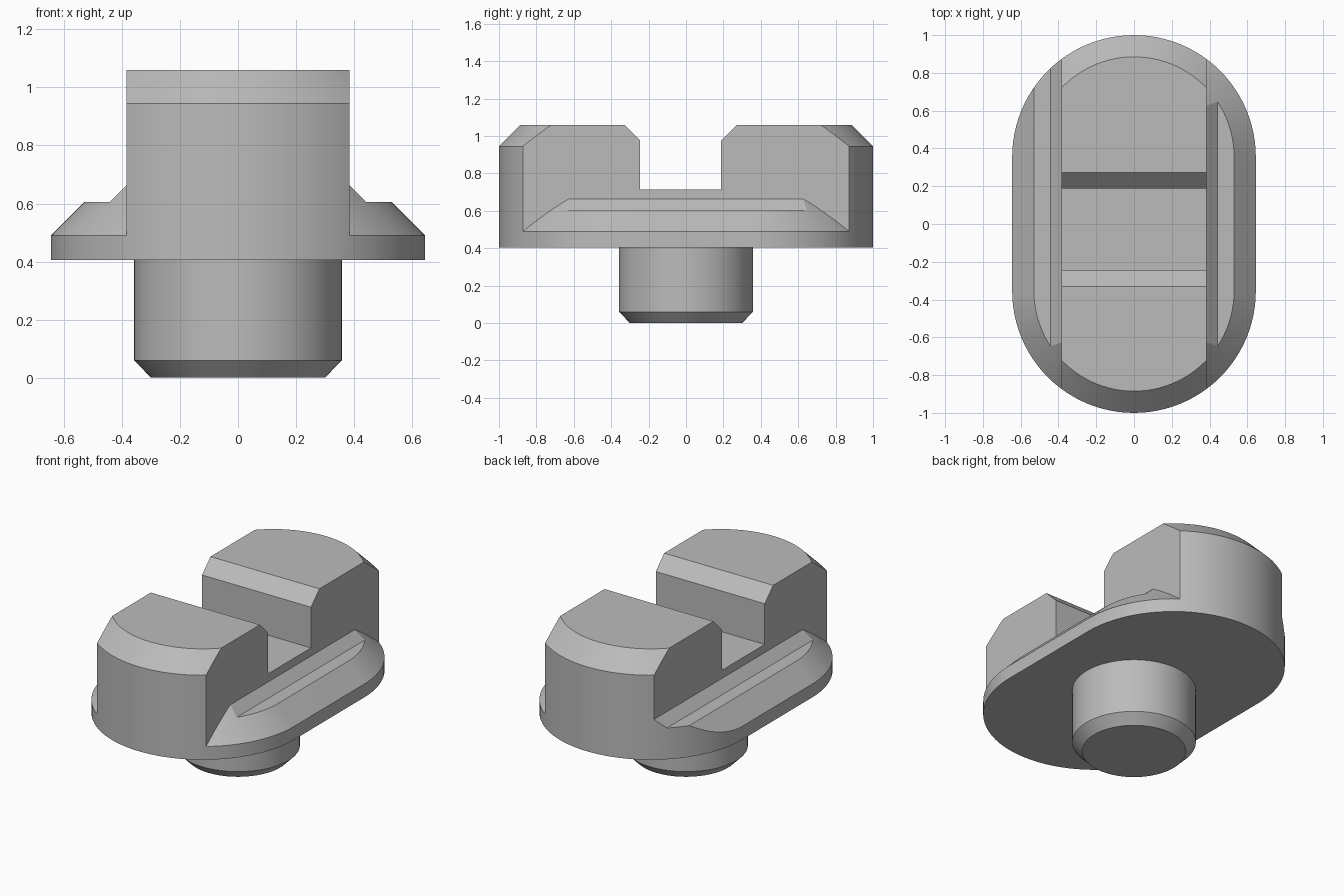
import bpy, bmesh, math

if "Cube" in bpy.data.objects:
    bpy.data.objects.remove(bpy.data.objects["Cube"], do_unlink=True)

R, HALF = 0.645, 0.355      # stadium radius and half of its straight part
WALL = 0.385                # half width of the upper block
END = 1.2                   # reach of cutters beyond the body

grey = bpy.data.materials.new("plain grey")
grey.use_nodes = True
colour = (0.5, 0.5, 0.5, 1)
grey.diffuse_color = colour
grey.node_tree.nodes["Principled BSDF"].inputs["Base Color"].default_value = colour


def loft(name, loops, cap_top=True):
    """Solid through a stack of matching closed loops."""
    bm = bmesh.new()
    rings = [[bm.verts.new(p) for p in loop] for loop in loops]
    n = len(rings[0])
    for a, b in zip(rings, rings[1:]):
        for i in range(n):
            j = (i + 1) % n
            bm.faces.new((a[i], a[j], b[j], b[i]))
    bm.faces.new(rings[0][::-1])
    if cap_top:
        bm.faces.new(rings[-1])
    bmesh.ops.recalc_face_normals(bm, faces=bm.faces)
    mesh = bpy.data.meshes.new(name)
    bm.to_mesh(mesh)
    bm.free()
    mesh.materials.append(grey)
    obj = bpy.data.objects.new(name, mesh)
    bpy.context.collection.objects.link(obj)
    return obj


def stadium(z, inset=0, half=HALF, steps=48):
    r = R - inset
    loop = []
    for start, y in ((0, half), (math.pi, -half)):
        for i in range(steps + 1):
            a = start + math.pi * i / steps
            loop.append((r * math.cos(a), y + r * math.sin(a), z))
    return loop


def circle(z, r, n=96):
    return [(r * math.cos(math.tau * i / n), r * math.sin(math.tau * i / n), z) for i in range(n)]


def box(name, x, y, z):
    return loft(name, [[(x[0], y[0], h), (x[1], y[0], h), (x[1], y[1], h), (x[0], y[1], h)] for h in z])


def cut(target, cutter):
    mod = target.modifiers.new("cut", "BOOLEAN")
    mod.operation, mod.solver, mod.object = "DIFFERENCE", "EXACT", cutter
    bpy.context.view_layer.update()
    with bpy.context.temp_override(object=target, active_object=target, selected_objects=[target]):
        bpy.ops.object.modifier_apply(modifier=mod.name)
    bpy.data.objects.remove(cutter, do_unlink=True)


# Main body: rounded slab with a chamfered top rim
body = loft("body", [stadium(0.405), stadium(0.945), stadium(1.06, 0.115)])

# Cross slot with flared lips
slot = [(-0.245, 0.715), (0.187, 0.715), (0.187, 0.975), (0.272, 1.06),
        (0.272, END), (-0.33, END), (-0.33, 1.06), (-0.245, 0.975)]
cut(body, loft("slot_cutter", [[(x, y, z) for y, z in slot] for x in (-1, 1)]))

# Side ledges: sloped root, flat shelf and chamfered outer edge
ledge = [(WALL, 0.663), (0.443, 0.605), (0.53, 0.605), (0.745, 0.39), (0.8, 0.39), (0.8, END), (WALL, END)]
for side in (1, -1):
    cut(body, loft("ledge_cutter", [[(side * x, y, z) for x, z in ledge] for y in (-END, END)]))

# Rounded chamfer on three ledge ends; the back end on -x stays straight
for side, end in ((1, 1), (1, -1), (-1, -1)):
    cutter = box("ledge_end_cutter", sorted((side * WALL, side * 0.8)),
                 sorted((end * HALF, end * END)), (0.45, 0.8))
    cut(cutter, loft("ledge_cone", [stadium(0.39, -0.1), stadium(0.85, 0.36)]))
    cut(body, cutter)

# Round post with a chamfered foot
post = loft("post", [circle(0, 0.3), circle(0.06, 0.358), circle(0.405, 0.358)], cap_top=False)

# Smooth curved walls, crisp edges
for obj in (body, post):
    bpy.ops.object.select_all(action="DESELECT")
    obj.select_set(True)
    bpy.context.view_layer.objects.active = obj
    bpy.ops.object.shade_smooth_by_angle(angle=math.radians(20))
